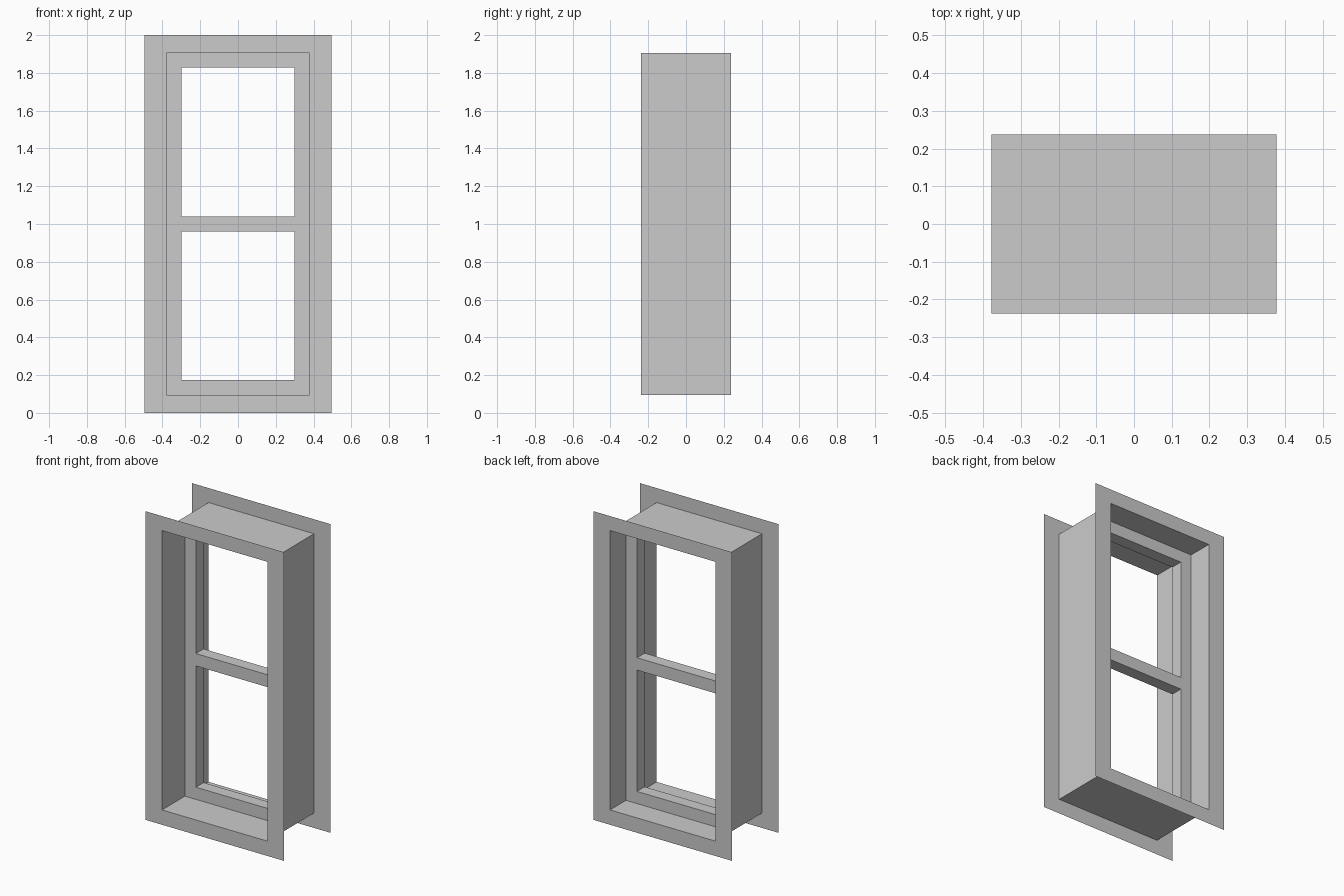
import bpy, bmesh

if "Cube" in bpy.data.objects:
    bpy.data.objects.remove(bpy.data.objects["Cube"])

# Rectangles in the x/z plane: (half width, bottom, top)
CASING = (0.495, 0.0, 2.0)
JAMB = (0.378, 0.096, 1.906)
SASH = (0.299, 0.175, 1.828)
RAIL = (0.299, 0.961, 1.041)
DEPTH = 0.238
SASH_FRONT, SASH_BACK = -0.004, 0.075


def loop(bm, rect, y):
    w, lo, hi = rect
    return [bm.verts.new((x, y, z)) for x, z in ((-w, lo), (w, lo), (w, hi), (-w, hi))]


def bridge(bm, a, b, sides=range(4)):
    for i in sides:
        j = (i + 1) % 4
        bm.faces.new((a[i], a[j], b[j], b[i]))


def finish(bm, name):
    bmesh.ops.recalc_face_normals(bm, faces=bm.faces)
    mesh = bpy.data.meshes.new(name)
    bm.to_mesh(mesh)
    bm.free()
    obj = bpy.data.objects.new(name, mesh)
    bpy.context.collection.objects.link(obj)


# Thin-walled jamb box with a flat casing sheet on each face of the wall
bm = bmesh.new()
front, back = loop(bm, JAMB, -DEPTH), loop(bm, JAMB, DEPTH)
bridge(bm, front, back)
bridge(bm, loop(bm, CASING, -DEPTH), front)
bridge(bm, back, loop(bm, CASING, DEPTH))
finish(bm, "jamb_and_casing")

# Sash frame: front ring, reveal and back ring inside the jamb
bm = bmesh.new()
rings = [loop(bm, r, y) for r, y in ((JAMB, SASH_FRONT), (SASH, SASH_FRONT),
                                     (SASH, SASH_BACK), (JAMB, SASH_BACK))]
for a, b in zip(rings, rings[1:]):
    bridge(bm, a, b)
finish(bm, "sash_frame")

# Middle rail, open where its ends meet the sash
bm = bmesh.new()
front, back = loop(bm, RAIL, SASH_FRONT), loop(bm, RAIL, SASH_BACK)
bridge(bm, front, back, (0, 2))
bm.faces.new(front)
bm.faces.new(back[::-1])
finish(bm, "middle_rail")
